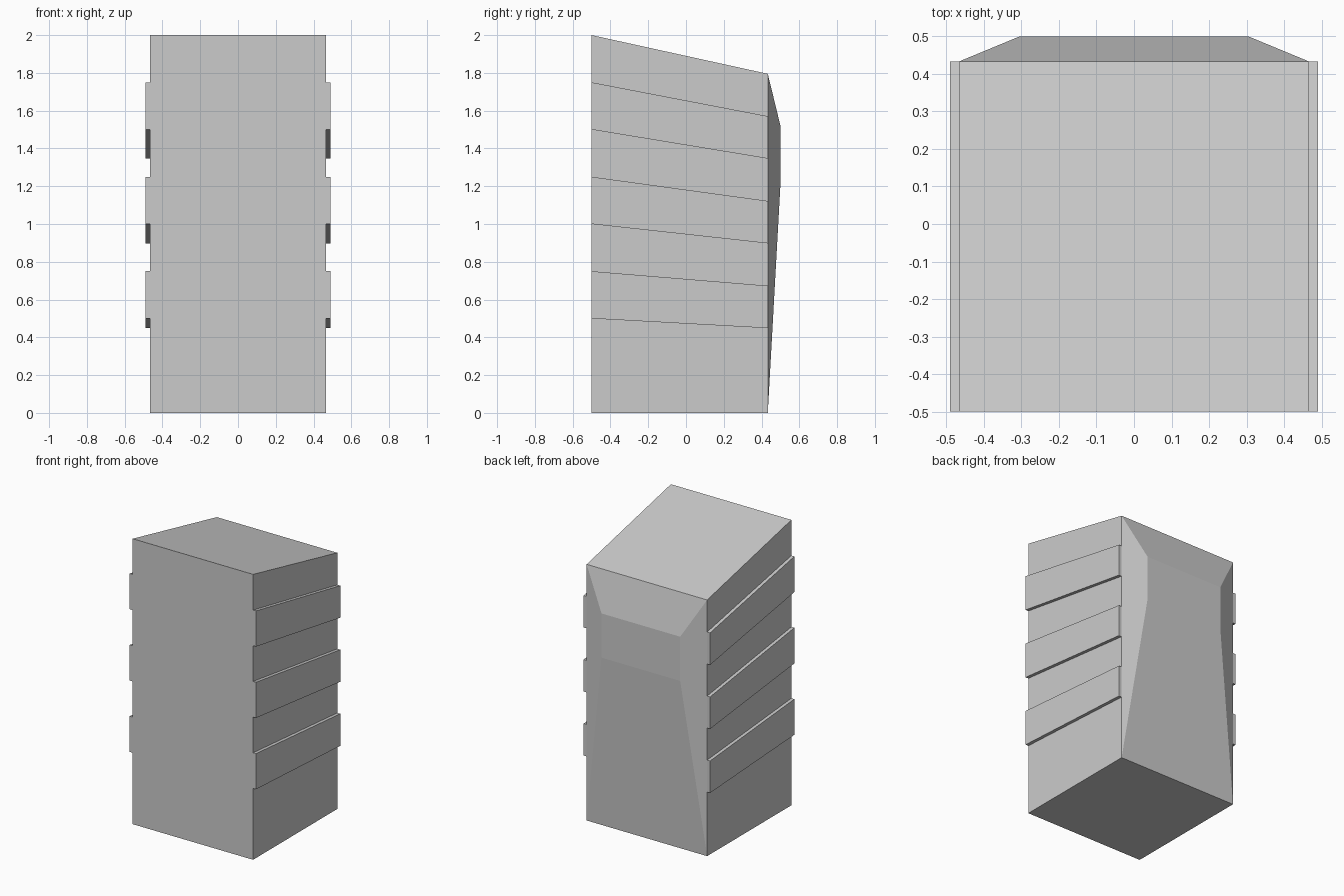
import bpy, bmesh

if "Cube" in bpy.data.objects:
    bpy.data.objects.remove(bpy.data.objects["Cube"])

W, RIB = 0.467, 0.49          # half width of the body, and over the ribs
FRONT, BACK, BULGE = -0.5, 0.433, 0.5
SLOPE = 0.8975                # back heights relative to front heights

# Stepped outline of the right side, bottom to top
right = [(W, 0)]
for z in (0.5, 1.0, 1.5):
    right += [(W, z), (RIB, z), (RIB, z + 0.25), (W, z + 0.25)]
right.append((W, 2.0))
outline = right + [(-x, z) for x, z in reversed(right)]

bm = bmesh.new()
front = [bm.verts.new((x, FRONT, z)) for x, z in outline]
back = [bm.verts.new((x, BACK, z * SLOPE)) for x, z in outline]
n = len(outline)

# Front, top, bottom and ribbed sides
bm.faces.new(front)
for i in range(n):
    j = (i + 1) % n
    bm.faces.new((front[i], back[i], back[j], front[j]))

# Raised back panel
half = n // 2
sides = [back[:half], back[half:][::-1]]
inner = []
for s, side in zip((1, -1), sides):
    lo = bm.verts.new((s * 0.305, BULGE, 1.21))
    hi = bm.verts.new((s * 0.305, BULGE, 1.52))
    inner.append((lo, hi))
    bm.faces.new([v for v in side if abs(v.co.x) < W + 0.01] + [hi, lo])
    # Back ends of the ribs
    for k in (1, 5, 9):
        bm.faces.new(side[k:k + 4])
(rl, rh), (ll, lh) = inner
bm.faces.new((rl, rh, lh, ll))
bm.faces.new((sides[0][0], rl, ll, sides[1][0]))
bm.faces.new((sides[0][-1], rh, lh, sides[1][-1]))

bmesh.ops.recalc_face_normals(bm, faces=bm.faces)
mesh = bpy.data.meshes.new("ribbed_block")
bm.to_mesh(mesh)
bm.free()
bpy.context.collection.objects.link(bpy.data.objects.new("ribbed_block", mesh))
